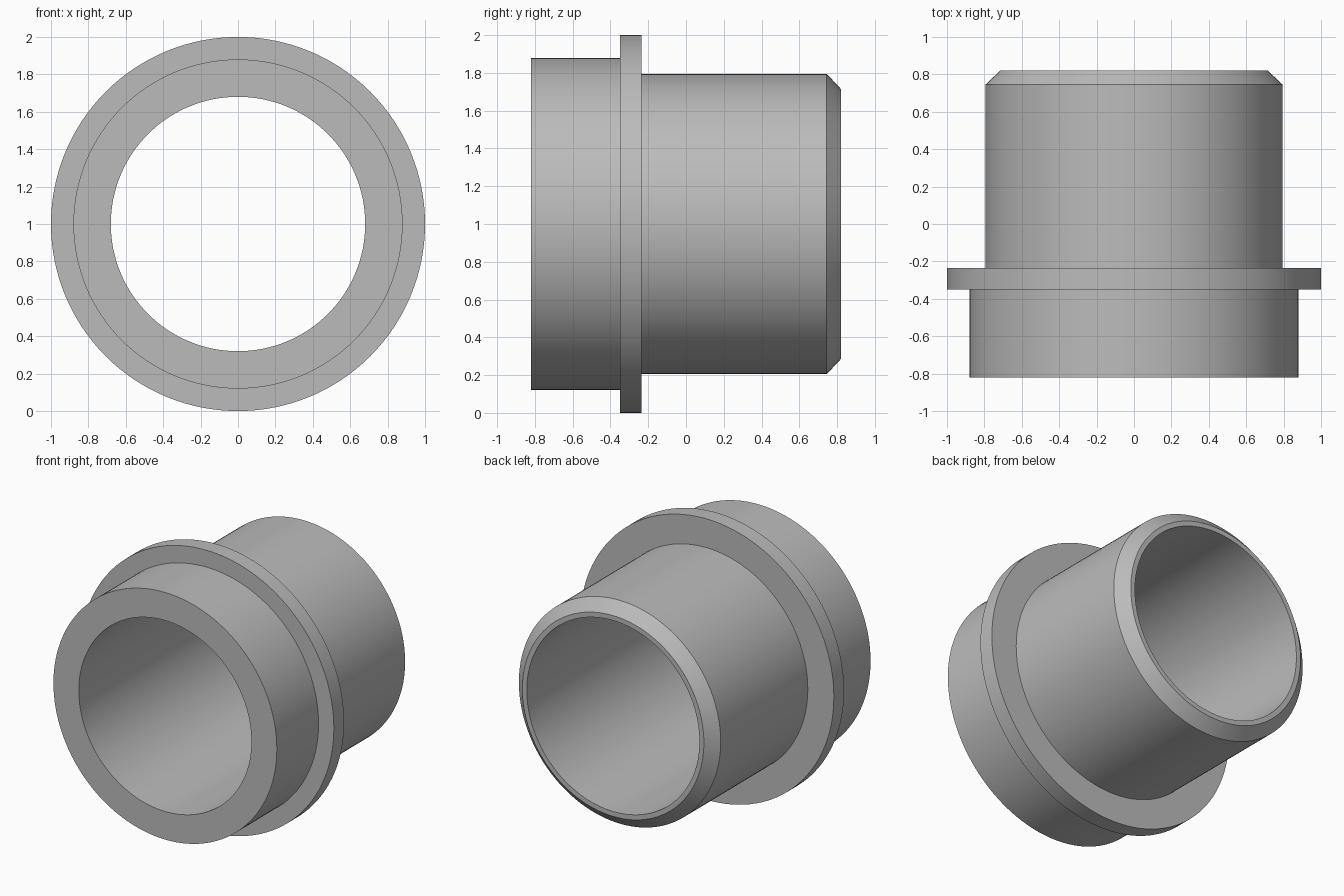
import bpy
import bmesh
import math
from mathutils import Matrix, Vector

cube = bpy.data.objects.get("Cube")
if cube:
    bpy.data.objects.remove(cube, do_unlink=True)

SEGMENTS = 128
CENTRE = Vector((0, 0, 1))

# Closed wall section as (radius, y): bore, front collar, flange, barrel, chamfered end
SECTION = [
    (0.68, -0.82), (0.88, -0.82), (0.88, -0.35), (1.0, -0.35), (1.0, -0.235),
    (0.795, -0.235), (0.795, 0.745), (0.715, 0.82), (0.68, 0.82),
]


def flat_material(name, colour):
    mat = bpy.data.materials.new(name)
    mat.use_nodes = True
    mat.diffuse_color = colour
    mat.node_tree.nodes["Principled BSDF"].inputs["Base Color"].default_value = colour
    return mat


def lathe(name, section, mat):
    """Revolve a closed section about the y axis through CENTRE."""
    bm = bmesh.new()
    rings = []
    for i in range(SEGMENTS):
        turn = Matrix.Rotation(math.tau * i / SEGMENTS, 3, "Y")
        rings.append([bm.verts.new(CENTRE + turn @ Vector((r, y, 0))) for r, y in section])
    for i, ring in enumerate(rings):
        following = rings[(i + 1) % SEGMENTS]
        for j in range(len(section)):
            k = (j + 1) % len(section)
            bm.faces.new((ring[j], ring[k], following[k], following[j]))
    bmesh.ops.recalc_face_normals(bm, faces=bm.faces)
    mesh = bpy.data.meshes.new(name)
    bm.to_mesh(mesh)
    bm.free()
    mesh.materials.append(mat)
    obj = bpy.data.objects.new(name, mesh)
    bpy.context.collection.objects.link(obj)
    return obj


# Flanged sleeve
sleeve = lathe("flanged_sleeve", SECTION, flat_material("plain_grey", (0.5, 0.5, 0.5, 1)))
bpy.ops.object.select_all(action="DESELECT")
sleeve.select_set(True)
bpy.context.view_layer.objects.active = sleeve
bpy.ops.object.shade_smooth_by_angle(angle=math.radians(30))
